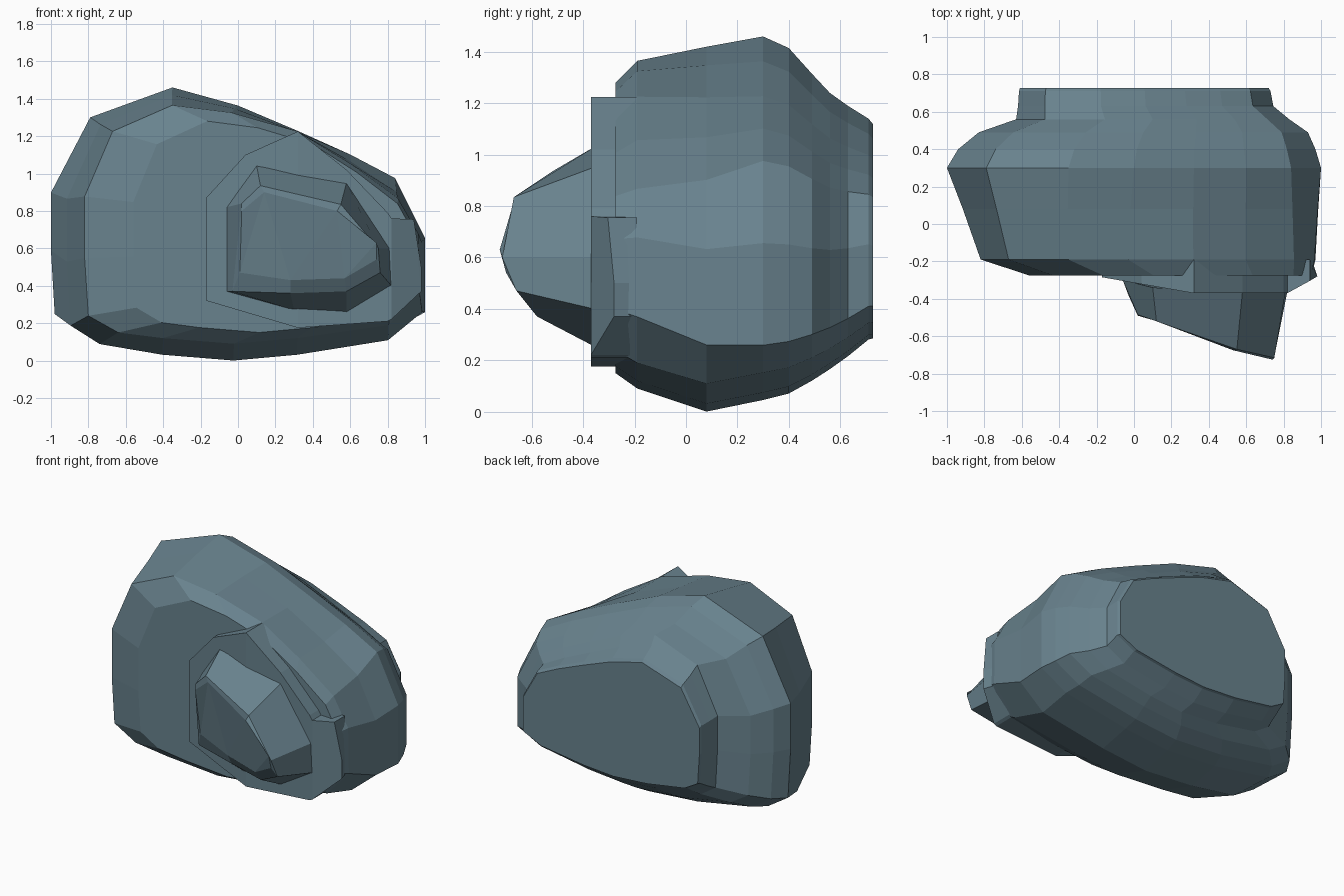
import bpy, bmesh

# Blue-grey stone colour
stone = bpy.data.materials.new("blue_grey")
stone.diffuse_color = (.14, .225, .27, 1)


def loft(name, rings):
    """Skin a list of equal-length closed 3D loops and cap both ends."""
    bm = bmesh.new()
    loops = [[bm.verts.new(p) for p in ring] for ring in rings]
    n = len(loops[0])
    for a, b in zip(loops, loops[1:]):
        for i in range(n):
            j = (i + 1) % n
            bm.faces.new((a[i], a[j], b[j], b[i]))
    caps = [bm.faces.new(loops[0]), bm.faces.new(loops[-1])]
    bmesh.ops.triangulate(bm, faces=caps)
    bmesh.ops.recalc_face_normals(bm, faces=bm.faces)
    mesh = bpy.data.meshes.new(name)
    bm.to_mesh(mesh)
    bm.free()
    mesh.materials.append(stone)
    obj = bpy.data.objects.new(name, mesh)
    bpy.context.collection.objects.link(obj)
    return obj


def fit(profile, y, left, right, bottom, top):
    """Stretch an x/z profile to the given extents at depth y."""
    xs, zs = zip(*profile)
    sx = (right - left) / (max(xs) - min(xs))
    sz = (top - bottom) / (max(zs) - min(zs))
    return [(left + (x - min(xs)) * sx, y, bottom + (z - min(zs)) * sz)
            for x, z in profile]


def blend(a, b, t):
    return [(p[0] + (q[0] - p[0]) * t, p[1] + (q[1] - p[1]) * t)
            for p, q in zip(a, b)]


# Rounded body: front profile blends into the widest profile, then tapers back
front = [(-.80, .24), (-.82, .55), (-.82, .88), (-.67, 1.23), (-.35, 1.37),
         (-.03, 1.33), (.32, 1.23), (.60, 1.06), (.86, .87), (.97, .68),
         (.975, .37), (.81, .19), (.32, .12), (-.02, .09), (-.40, .12), (-.64, .15)]
widest = [(-.98, .21), (-1.0, .56), (-1.0, .88), (-.79, 1.295), (-.35, 1.46),
          (0, 1.36), (.32, 1.22), (.60, 1.09), (.84, .96), (1.0, .63),
          (1.0, .22), (.80, .11), (.32, .03), (-.02, 0), (-.40, .03), (-.83, .11)]
sections = [  # blend, y, left, right, bottom, top
    (0, -.275, -.56, .95, .15, 1.28),
    (0, -.19, -.82, .97, .09, 1.365),
    (.5, .08, -.915, .985, 0, 1.42),
    (1, .30, -1.0, 1.0, .045, 1.46),
    (1, .40, -.94, .97, .07, 1.415),
    (1, .49, -.83, .93, .12, 1.315),
    (1, .56, -.63, .83, .165, 1.24),
    (1, .63, -.62, .745, .215, 1.19),
    (1, .71, -.615, .73, .28, 1.14),
    (1, .727, -.61, .72, .285, 1.12),
]
loft("body", [fit(blend(front, widest, t), *rest) for t, *rest in sections])


# Raised plate on the front, bevelled toward its two ends
def plate_y(x):
    if x < .32:
        return -.285 - .085 * (x + .17) / .49
    return -.37 if x < .83 else -.37 + .09 * (x - .83) / .15


plate = [(-.17, .32), (-.17, .87), (.04, 1.10), (.32, 1.225), (.58, 1.02),
         (.80, .79), (.82, .76), (.94, .755), (.98, .50), (.98, .37),
         (.82, .22), (.80, .21), (.32, .175)]
loft("front_plate", [[(min(x, .95), -.19, z) for x, z in plate],
                     [(x, plate_y(x), z) for x, z in plate]])

# Slanted snout growing out of the plate
base = [(-.06, -.30, .37), (-.06, -.30, .82), (.10, -.34, 1.04), (.58, -.36, .95),
        (.81, -.36, .60), (.82, -.36, .40), (.58, -.36, .255), (.30, -.36, .27)]
tip = [(-.03, -.38, .37), (.02, -.485, .84), (.12, -.52, .935), (.55, -.67, .835),
       (.75, -.715, .60), (.76, -.66, .47), (.58, -.58, .37), (.28, -.47, .36)]
ridge = [(.01, -.42, .47), (.02, -.49, .80), (.14, -.525, .90), (.53, -.675, .80),
         (.74, -.725, .63), (.74, -.70, .54), (.57, -.63, .44), (.28, -.51, .43)]
loft("snout", [base, tip, ridge])
